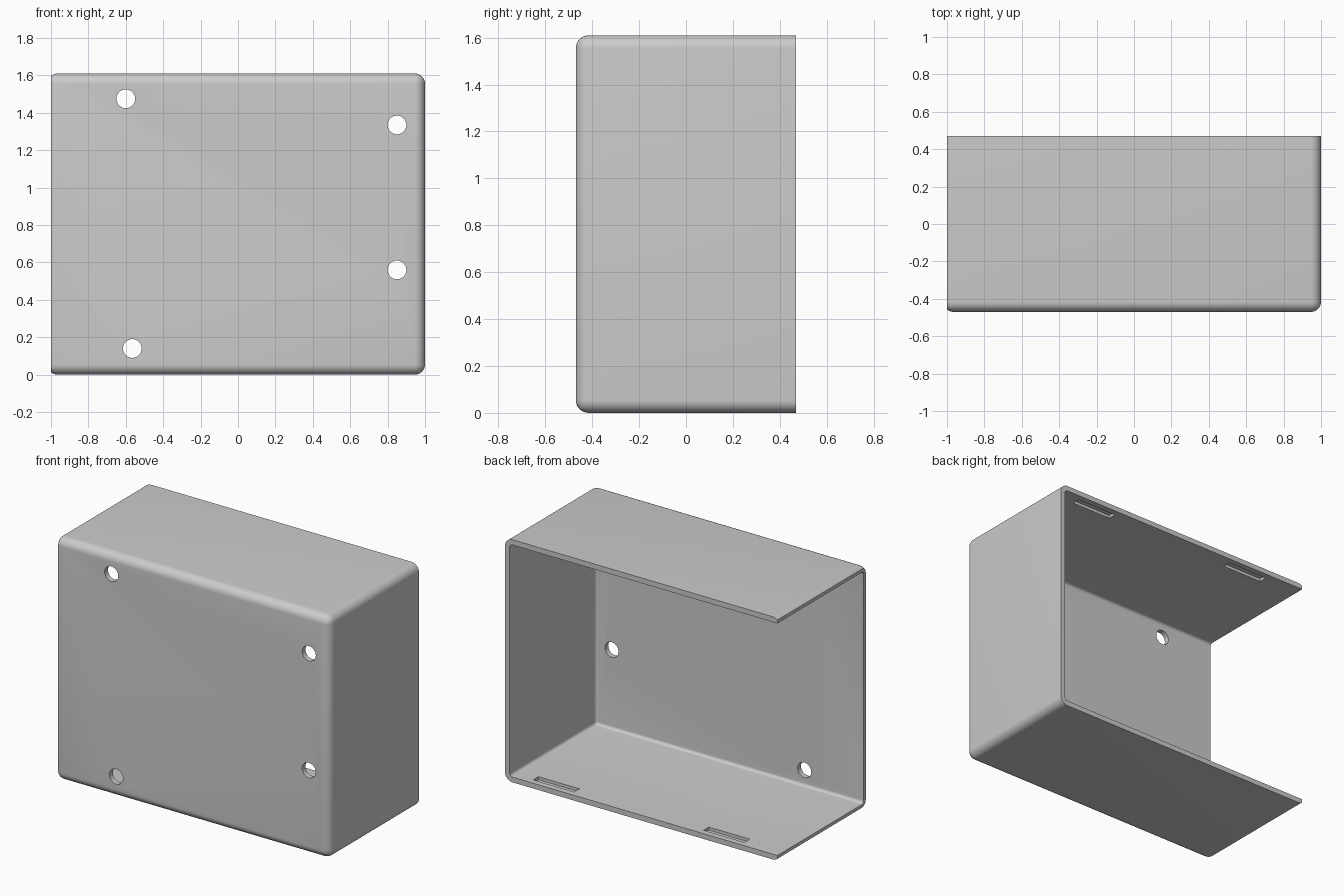
import bpy
import bmesh
from math import pi
from mathutils import Matrix, Vector

if "Cube" in bpy.data.objects:
    bpy.data.objects.remove(bpy.data.objects["Cube"], do_unlink=True)

HEIGHT = 1.61
HALF_DEPTH = 0.47
WALL = 0.035
OUTER_RADIUS = 0.055
INNER_RADIUS = 0.02


def make_object(name, bm):
    mesh = bpy.data.meshes.new(name)
    bmesh.ops.recalc_face_normals(bm, faces=bm.faces)
    bm.to_mesh(mesh)
    bm.free()
    obj = bpy.data.objects.new(name, mesh)
    bpy.context.collection.objects.link(obj)
    return obj


def box(name, low, high, radius=0.0):
    """Box between two corners, with optionally rounded edges."""
    low, high = Vector(low), Vector(high)
    bm = bmesh.new()
    bmesh.ops.create_cube(bm, size=1)
    bmesh.ops.scale(bm, vec=high - low, verts=bm.verts)
    bmesh.ops.translate(bm, vec=(low + high) / 2, verts=bm.verts)
    if radius:
        bmesh.ops.bevel(bm, geom=bm.edges[:], offset=radius, segments=8,
                        profile=0.5, affect='EDGES')
    return make_object(name, bm)


def hole(name, x, z):
    """Round cutter running through the front wall."""
    bm = bmesh.new()
    bmesh.ops.create_cone(bm, cap_ends=True, segments=40, radius1=0.05,
                          radius2=0.05, depth=0.3,
                          matrix=Matrix.Translation((x, -HALF_DEPTH, z))
                          @ Matrix.Rotation(pi / 2, 4, 'X'))
    return make_object(name, bm)


def cut(target, cutter):
    cutter.hide_render = True
    mod = target.modifiers.new("cut", 'BOOLEAN')
    mod.operation = 'DIFFERENCE'
    mod.solver = 'EXACT'
    mod.object = cutter
    bpy.context.view_layer.objects.active = target
    bpy.ops.object.modifier_apply(modifier=mod.name)
    bpy.data.objects.remove(cutter, do_unlink=True)


# Rounded outer shell, longer than needed at the two open sides
shell = box("enclosure_shell", (-1.02, -HALF_DEPTH, 0), (1, 0.7, HEIGHT), OUTER_RADIUS)

# Trim the back and the open end flat
cut(shell, box("back_trim", (-2, HALF_DEPTH, -1), (2, 2, 3)))
cut(shell, box("end_trim", (-2, -2, -1), (-1, 2, 3)))

# Hollow interior
cut(shell, box("cavity", (-1.3, -HALF_DEPTH + WALL, WALL),
               (1 - WALL, 0.8, HEIGHT - WALL), INNER_RADIUS))

# Mounting holes in the front wall
for x, z in ((-0.6, 1.475), (0.85, 1.335), (0.85, 0.56), (-0.565, 0.14)):
    cut(shell, hole("mounting_hole", x, z))

# Shallow latch slots inside the floor and the ceiling
for x in (0.67, -0.58):
    for z in (WALL, HEIGHT - WALL):
        cut(shell, box("latch_slot", (x - 0.15, 0.375, z - 0.02),
                       (x + 0.15, 0.43, z + 0.02)))

# Plain grey plastic
grey = bpy.data.materials.new("grey_plastic")
grey.use_nodes = True
colour = (0.6, 0.6, 0.6, 1)
grey.diffuse_color = colour
grey.node_tree.nodes["Principled BSDF"].inputs["Base Color"].default_value = colour
shell.data.materials.clear()
shell.data.materials.append(grey)

bpy.ops.object.select_all(action='DESELECT')
shell.select_set(True)
bpy.context.view_layer.objects.active = shell
bpy.ops.object.shade_smooth_by_angle(angle=pi / 6)
